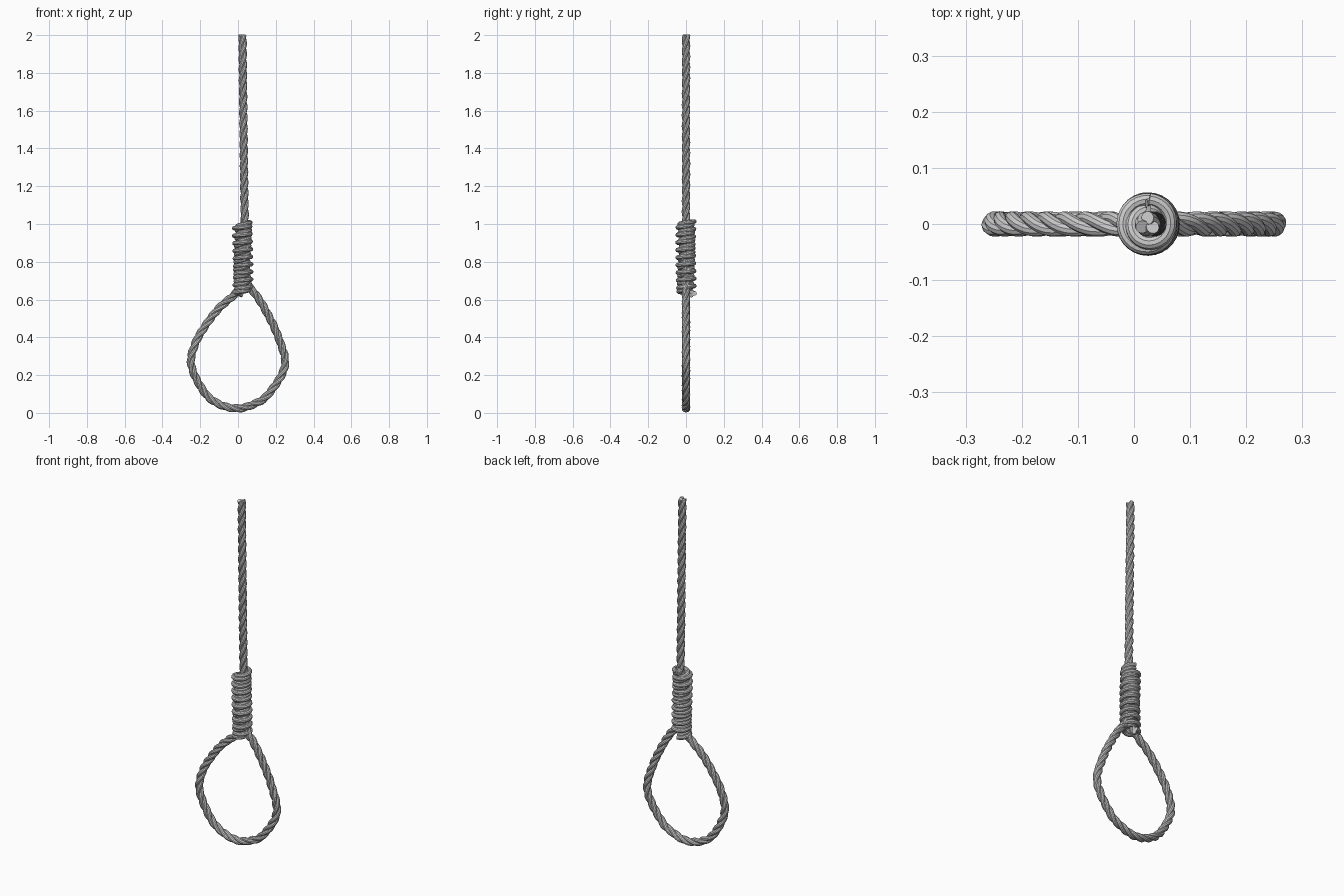
import bpy
from math import sin, cos, pi
from mathutils import Vector

if "Cube" in bpy.data.objects:
    bpy.data.objects.remove(bpy.data.objects["Cube"])

STRAND_R, OFFSET = 0.0120, 0.0108


def smooth_path(pts, step=0.01):
    """Catmull-Rom through the control points, sampled about evenly."""
    p = [Vector(q) for q in pts]
    p = [2 * p[0] - p[1]] + p + [2 * p[-1] - p[-2]]
    out = []
    for a, b, c, d in zip(p, p[1:], p[2:], p[3:]):
        n = max(2, int((c - b).length / step))
        for i in range(n):
            t = i / n
            out.append(0.5 * (2 * b + (c - a) * t + (2 * a - 5 * b + 4 * c - d) * t * t
                              + (3 * b - a - 3 * c + d) * t ** 3))
    out.append(p[-2])
    return out


def twisted_rope(name, path, ref, pitch):
    """Three round strands twisted around a path; ref(point) gives the frame's side vector."""
    cu = bpy.data.curves.new(name, 'CURVE')
    cu.dimensions = '3D'
    cu.bevel_depth = STRAND_R
    cu.bevel_resolution = 3
    cu.use_fill_caps = True
    n = len(path)
    for k in range(3):
        sp = cu.splines.new('POLY')
        sp.points.add(n - 1)
        dist = 0.0
        for i, p in enumerate(path):
            if i:
                dist += (p - path[i - 1]).length
            t = (path[min(i + 1, n - 1)] - path[max(i - 1, 0)]).normalized()
            u = ref(p)
            u = (u - t * u.dot(t)).normalized()
            v = t.cross(u)
            a = 2 * pi * (dist / pitch + k / 3)
            sp.points[i].co = (*(p + OFFSET * (cos(a) * u + sin(a) * v)), 1)
        sp.use_smooth = True
    ob = bpy.data.objects.new(name, cu)
    bpy.context.collection.objects.link(ob)
    bpy.ops.object.select_all(action='DESELECT')
    ob.select_set(True)
    bpy.context.view_layer.objects.active = ob
    bpy.ops.object.convert(target='MESH')
    bpy.ops.object.shade_smooth_by_angle()
    return bpy.context.object


# Hanging rope and loop: one continuous line in the y = 0 plane
line = [(0.024, 2.0), (0.028, 1.6), (0.033, 1.2), (0.036, 1.0), (0.04, 0.8), (0.055, 0.68),
        (0.095, 0.625), (0.145, 0.545), (0.21, 0.41), (0.248, 0.25), (0.16, 0.098),
        (0.08, 0.045), (0, 0.024), (-0.09, 0.042), (-0.175, 0.105), (-0.247, 0.25),
        (-0.225, 0.37), (-0.16, 0.48), (-0.095, 0.56), (-0.02, 0.625), (0.01, 0.67),
        (0.015, 0.76)]
twisted_rope("rope_and_loop", smooth_path([(x, 0, z) for x, z in line]),
             lambda p: Vector((0, 1, 0)), 0.17)

# Wrapped coil, with a short tail at each end
CX, R, Z0, Z1, TURNS = 0.025, 0.034, 0.632, 1.008, 9
steps = TURNS * 28
coil = []
for i in range(steps + 1):
    f = i / steps
    a = pi / 2 + 2 * pi * TURNS * f
    coil.append(Vector((CX + R * cos(a), R * sin(a), Z0 + (Z1 - Z0) * f)))
twisted_rope("coil", coil, lambda p: Vector((p.x - CX, p.y, 0)), 0.6)
